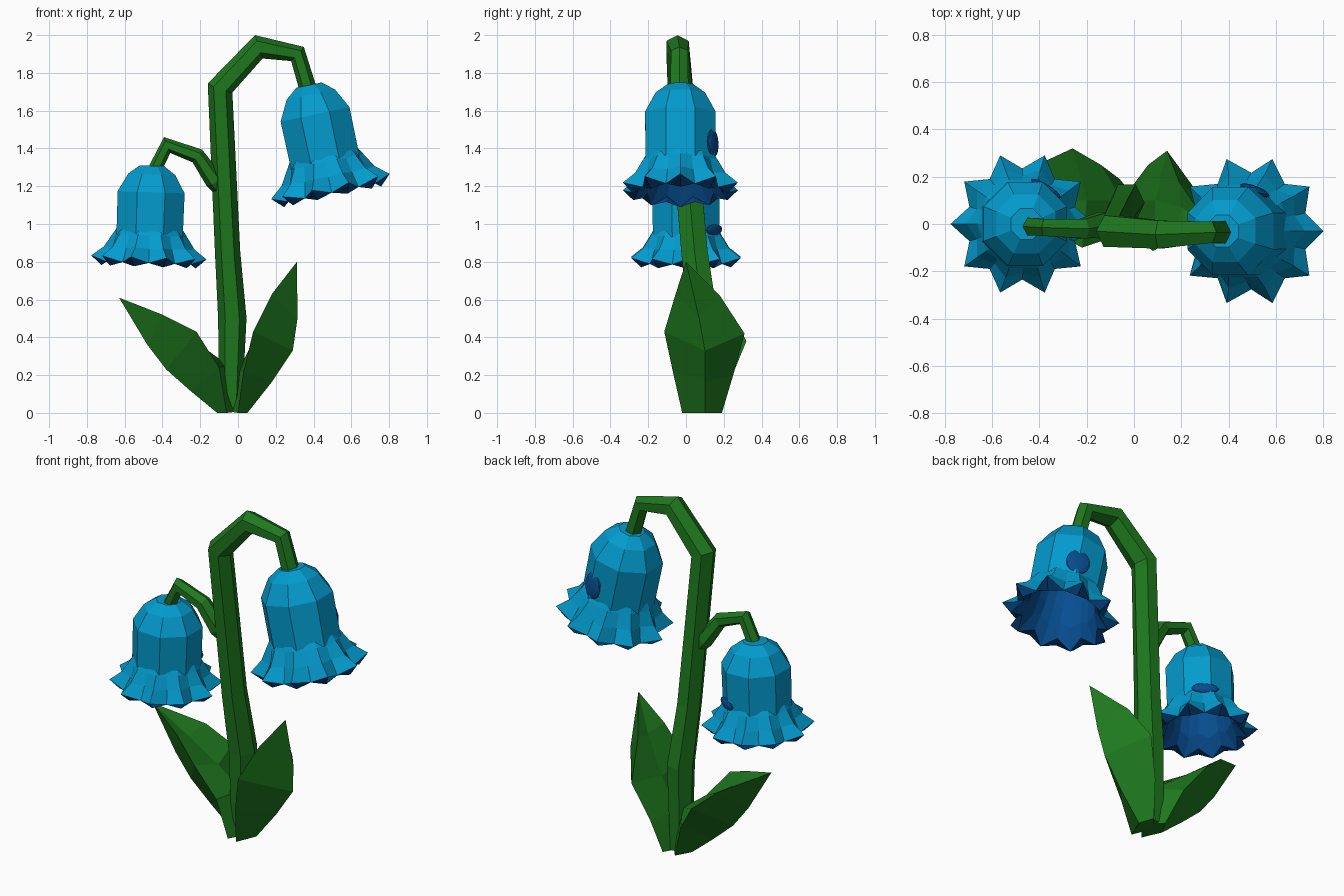
import bpy, bmesh, math
from mathutils import Matrix, Vector

cube = bpy.data.objects.get("Cube")
if cube:
    bpy.data.objects.remove(cube, do_unlink=True)


def material(name, rgb):
    m = bpy.data.materials.new(name)
    m.use_nodes = True
    m.diffuse_color = (*rgb, 1)
    m.node_tree.nodes["Principled BSDF"].inputs["Base Color"].default_value = (*rgb, 1)
    return m


GREEN = material("leaf green", (0.013, 0.19, 0.013))
BLUE = material("petal blue", (0.001, 0.33, 0.62))
DARK = material("inner petal blue", (0.002, 0.075, 0.28))


def finish(name, bm, mats):
    mesh = bpy.data.meshes.new(name)
    bm.to_mesh(mesh)
    bm.free()
    for m in mats:
        mesh.materials.append(m)
    ob = bpy.data.objects.new(name, mesh)
    bpy.context.collection.objects.link(ob)
    return ob


def loft(name, rings, mats, cap_start=True, cap_end=True, dark_from=None):
    """Join equal-sized rings of points into one faceted skin."""
    bm = bmesh.new()
    rows = [[bm.verts.new(p) for p in ring] for ring in rings]
    n = len(rows[0])
    for i, (up, low) in enumerate(zip(rows, rows[1:])):
        for k in range(n):
            j = (k + 1) % n
            f = bm.faces.new((up[k], low[k], low[j], up[j]))
            f.material_index = int(dark_from is not None and i >= dark_from)
    if cap_start:
        bm.faces.new(rows[0])
    if cap_end:
        bm.faces.new(rows[-1][::-1]).material_index = len(mats) - 1
    if cap_start and cap_end:
        bmesh.ops.remove_doubles(bm, verts=bm.verts, dist=0.0005)
        bmesh.ops.recalc_face_normals(bm, faces=bm.faces)
    return finish(name, bm, mats)


def tube(name, path, sides=6, depth=1.2):
    """Mitred tube through (x, y, z, radius) points, deeper along y."""
    pts = [Vector(p[:3]) for p in path]
    rings = []
    for i, p in enumerate(pts):
        before = (p - pts[max(i - 1, 0)]).normalized()
        after = (pts[min(i + 1, len(pts) - 1)] - p).normalized()
        along = (before + after).normalized()
        stretch = 1 / max(along.dot(after if after.length else before), 0.7)
        across = Vector((0, 1, 0)).cross(along).normalized()
        side = along.cross(across) * depth
        r = path[i][3]
        rings.append([p + across * r * stretch * math.cos(a) + side * r * math.sin(a)
                      for a in (math.tau * k / sides for k in range(sides))])
    return loft(name, rings, [GREEN])


def circle(n, z, radii, phase=0.0):
    """Ring whose points alternate between the given radii and heights."""
    ring = []
    for k in range(n):
        r, h = radii[k % len(radii)], z[k % len(z)]
        a = math.tau * k / n + phase
        ring.append((r * math.cos(a), r * math.sin(a), h))
    return ring


def bell(name, top, tilt, width, length, bulge):
    # Eight-sided dome
    dome = [(0.07, 0), (0.135, -0.045), (0.192, -0.14), (0.19, -0.37)]
    body = loft(name + "_dome", [circle(8, [z], [r], math.pi / 8) for r, z in dome],
                [BLUE], cap_end=False)
    # Flared hem of ten points, folding under into the dark lining
    hem = [((0.165, 0.165), (-0.32, -0.32)), ((0.195, 0.185), (-0.365, -0.37)),
           ((0.24, 0.205), (-0.435, -0.44)), ((0.305, 0.235), (-0.485, -0.515)),
           ((0.25, 0.205), (-0.535, -0.495)), ((0.175, 0.175), (-0.45, -0.42)),
           ((0.155, 0.155), (-0.34, -0.34)), ((0.13, 0.13), (-0.15, -0.15))]
    skirt = loft(name + "_hem", [circle(20, z, r) for r, z in hem],
                 [BLUE, DARK], cap_start=False, dark_from=3)
    # Lining that shows through the wall at the back
    angle, height, half_wide, half_tall = bulge
    bm = bmesh.new()
    bmesh.ops.create_icosphere(
        bm, subdivisions=2, radius=1,
        matrix=Matrix.Rotation(math.radians(angle), 4, 'Z')
        @ Matrix.Translation((0.177, 0, height))
        @ Matrix.Diagonal((0.018, half_wide, half_tall, 1)))
    patch = finish(name + "_lining_bulge", bm, [DARK])
    place = (Matrix.Translation(top) @ Matrix.Rotation(math.radians(tilt), 4, 'Y')
             @ Matrix.Diagonal((width, width, length, 1)))
    for ob in (body, skirt, patch):
        ob.data.transform(place)


bell("left_bell", (0.375, -0.03, 1.735), -12, 1.05, 1.13, (68, -0.29, 0.065, 0.07))
bell("right_bell", (-0.455, 0.0, 1.308), 2, 1.0, 1.0, (58, -0.335, 0.075, 0.03))

# Main stem arching over to the tall bell
tube("main_stem", [(-0.04, 0.1, 0.01, 0.06), (-0.03, 0.09, 0.5, 0.075),
                   (-0.055, 0.045, 0.85, 0.067), (-0.095, -0.03, 1.72, 0.064),
                   (0.11, -0.045, 1.938, 0.057), (0.315, -0.035, 1.9, 0.043),
                   (0.375, -0.035, 1.70, 0.046)])

# Side stem for the lower bell
tube("side_stem", [(-0.08, 0.02, 1.16, 0.03), (-0.125, 0.0, 1.23, 0.05),
                   (-0.215, -0.02, 1.36, 0.04), (-0.375, -0.015, 1.418, 0.034),
                   (-0.445, -0.01, 1.28, 0.036)])


# Boat-shaped leaves: each section is keel, front edge, inner fold, back edge
def leaf(name, sections, tip):
    loft(name, sections + [[tip] * 4], [GREEN])


leaf("left_leaf", [
    [(0.05, 0.1, 0), (0, -0.02, 0), (-0.06, 0.09, 0.01), (0.02, 0.19, 0)],
    [(0.18, 0.1, 0.165), (0.03, -0.07, 0.22), (0, 0.1, 0.22), (0.06, 0.25, 0.2)],
    [(0.29, 0.1, 0.33), (0.08, -0.115, 0.43), (0.09, 0.1, 0.4), (0.14, 0.31, 0.42)],
    [(0.315, 0.07, 0.5), (0.18, -0.055, 0.63), (0.2, 0.07, 0.61), (0.19, 0.18, 0.62)],
], (0.312, 0.0, 0.8))

leaf("right_leaf", [
    [(-0.11, 0.1, 0), (-0.06, -0.01, 0), (0.02, 0.09, 0.01), (-0.06, 0.19, 0)],
    [(-0.25, 0.1, 0.115), (-0.1, -0.06, 0.24), (-0.05, 0.1, 0.25), (-0.14, 0.25, 0.21)],
    [(-0.38, 0.1, 0.23), (-0.22, -0.1, 0.43), (-0.2, 0.1, 0.36), (-0.26, 0.32, 0.38)],
    [(-0.48, 0.1, 0.36), (-0.4, 0.0, 0.52), (-0.4, 0.1, 0.48), (-0.39, 0.26, 0.49)],
], (-0.63, 0.1, 0.61))
